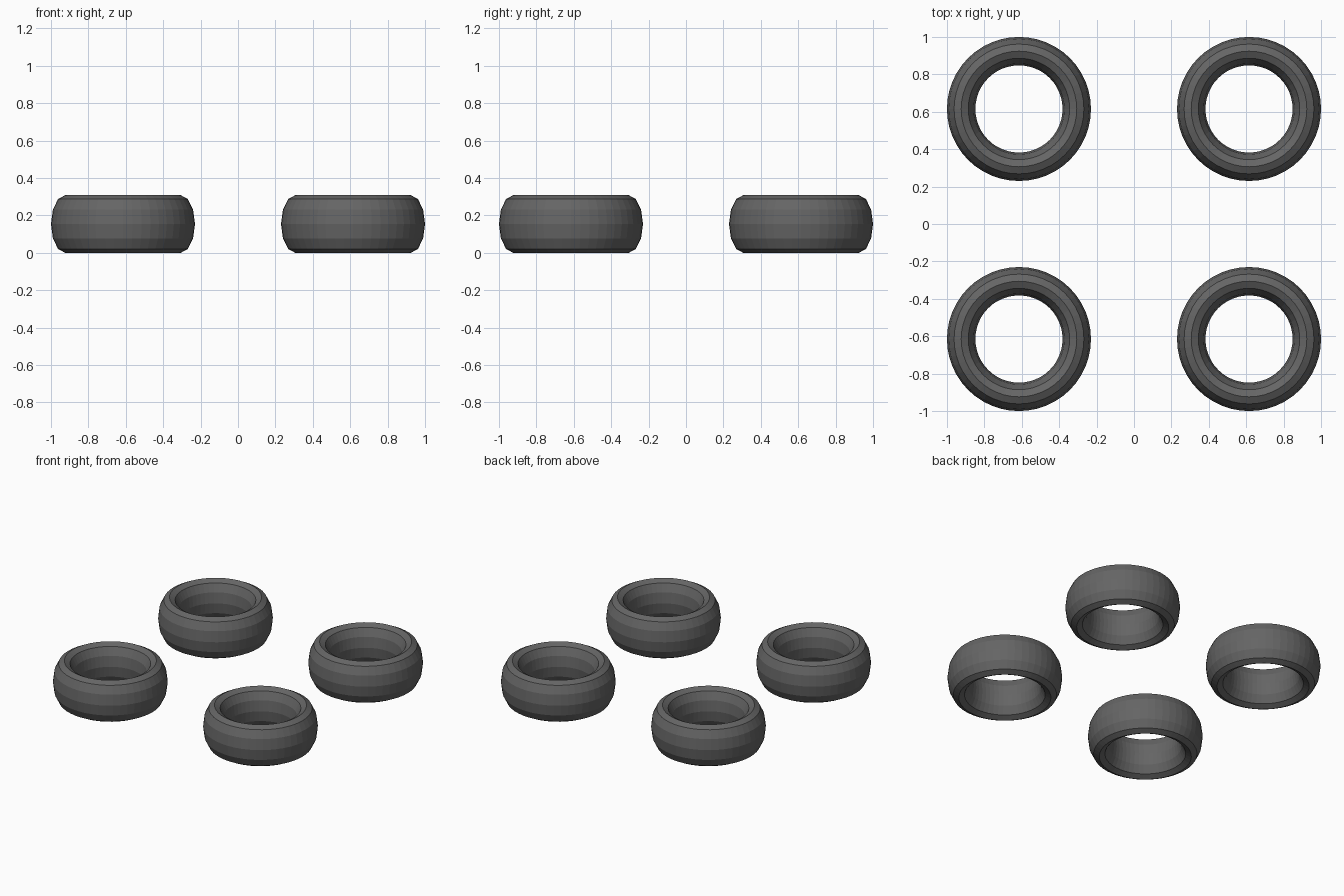
import bpy, bmesh, math

if "Cube" in bpy.data.objects:
    bpy.data.objects.remove(bpy.data.objects["Cube"])

CENTRE = 0.615          # distance of each tyre from the middle, in x and y
R_MAJOR, R_MINOR = 0.309, 0.076
HALF_HEIGHT = 0.154
SEGMENTS, SIDES = 48, 12

# Rubber colour
rubber = bpy.data.materials.new("dark_grey_rubber")
rubber.diffuse_color = (0.13, 0.13, 0.13, 1.0)
rubber.use_nodes = True
rubber.node_tree.nodes["Principled BSDF"].inputs["Base Color"].default_value = rubber.diffuse_color


def tyre_mesh():
    """Ring with a tall oval 12-sided cross-section, flat faces."""
    bm = bmesh.new()
    rings = []
    for i in range(SEGMENTS):
        a = 2 * math.pi * i / SEGMENTS
        ring = []
        for j in range(SIDES):
            b = 2 * math.pi * j / SIDES
            r = R_MAJOR + R_MINOR * math.cos(b)
            z = HALF_HEIGHT * (1 + math.sin(b))
            ring.append(bm.verts.new((r * math.cos(a), r * math.sin(a), z)))
        rings.append(ring)
    for i in range(SEGMENTS):
        p, q = rings[i], rings[(i + 1) % SEGMENTS]
        for j in range(SIDES):
            k = (j + 1) % SIDES
            bm.faces.new((p[j], q[j], q[k], p[k]))
    bmesh.ops.recalc_face_normals(bm, faces=bm.faces)
    mesh = bpy.data.meshes.new("tyre")
    bm.to_mesh(mesh)
    bm.free()
    mesh.materials.append(rubber)
    return mesh


# Four tyres, one in each corner
mesh = tyre_mesh()
for row, sy in (("front", -1), ("back", 1)):
    for side, sx in (("left", -1), ("right", 1)):
        tyre = bpy.data.objects.new(f"tyre_{row}_{side}", mesh)
        tyre.location = (sx * CENTRE, sy * CENTRE, 0)
        bpy.context.collection.objects.link(tyre)
